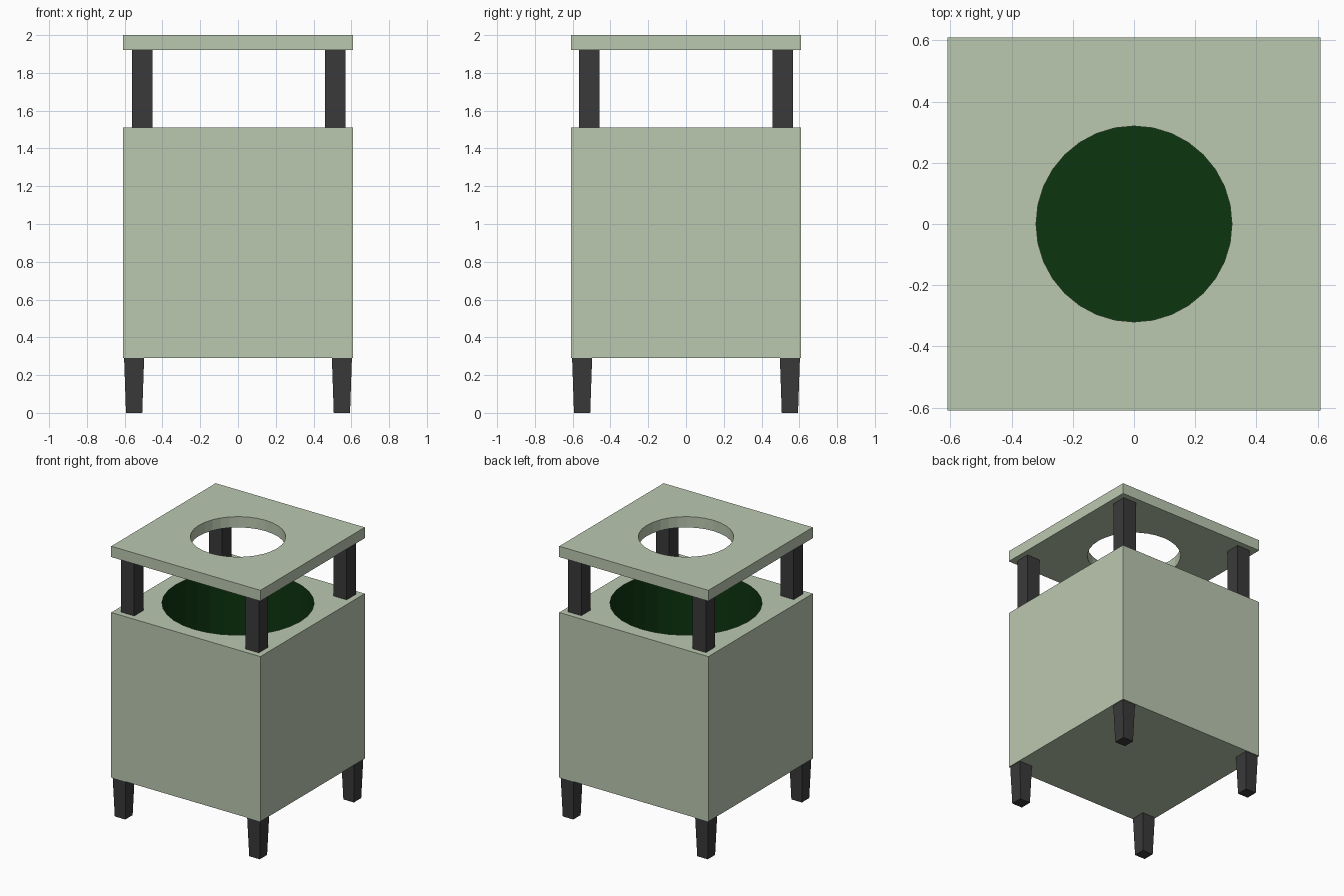
import bpy, bmesh, math

if "Cube" in bpy.data.objects:
    bpy.data.objects.remove(bpy.data.objects["Cube"], do_unlink=True)


def make_material(name, rgb):
    mat = bpy.data.materials.new(name)
    mat.use_nodes = True
    mat.diffuse_color = (*rgb, 1)
    mat.node_tree.nodes["Principled BSDF"].inputs["Base Color"].default_value = (*rgb, 1)
    return mat


SAGE = make_material("sage_green", (0.497, 0.578, 0.434))
LINER = make_material("dark_green", (0.004, 0.036, 0.005))
CHARCOAL = make_material("charcoal", (0.042, 0.042, 0.042))

HALF = 0.61        # half width of the body and the lid
SEGMENTS = 32      # sides of the round openings
BASE, RIM = 0.29, 1.51
LID_BOTTOM, LID_TOP = 1.92, 2.0


def finish(bm, name, *materials):
    bmesh.ops.recalc_face_normals(bm, faces=bm.faces)
    mesh = bpy.data.meshes.new(name)
    bm.to_mesh(mesh)
    bm.free()
    for mat in materials:
        mesh.materials.append(mat)
    obj = bpy.data.objects.new(name, mesh)
    bpy.context.collection.objects.link(obj)
    return obj


def ring(bm, size, z, square=False):
    """Closed loop of vertices, round or pushed out to a square outline."""
    verts = []
    for i in range(SEGMENTS):
        a = 2 * math.pi * i / SEGMENTS
        c, s = math.cos(a), math.sin(a)
        k = size / max(abs(c), abs(s)) if square else size
        verts.append(bm.verts.new((c * k, s * k, z)))
    return verts


def bridge(bm, lower, upper, slot=0):
    for i in range(SEGMENTS):
        j = (i + 1) % SEGMENTS
        bm.faces.new((lower[i], lower[j], upper[j], upper[i])).material_index = slot


# Bin body: a box with a deep round well lined in dark green
bm = bmesh.new()
bottom = ring(bm, HALF, BASE, square=True)
top = ring(bm, HALF, RIM, square=True)
mouth = ring(bm, 0.51, RIM)
floor = ring(bm, 0.51, BASE + 0.05)
bm.faces.new(bottom)
bridge(bm, bottom, top)
bridge(bm, top, mouth)
bridge(bm, mouth, floor, slot=1)
bm.faces.new(floor).material_index = 1
finish(bm, "bin_body", SAGE, LINER)

# Lid: a square plate with a round opening
bm = bmesh.new()
loops = [ring(bm, HALF, LID_BOTTOM, True), ring(bm, HALF, LID_TOP, True),
         ring(bm, 0.32, LID_TOP), ring(bm, 0.32, LID_BOTTOM)]
for i, loop in enumerate(loops):
    bridge(bm, loop, loops[(i + 1) % len(loops)])
finish(bm, "lid", SAGE)


def tapered_block(name, x, y, z0, z1, half0, half1):
    bm = bmesh.new()
    bmesh.ops.create_cube(bm, size=2)
    for v in bm.verts:
        half, z = (half0, z0) if v.co.z < 0 else (half1, z1)
        v.co = (x + v.co.x * half, y + v.co.y * half, z)
    finish(bm, name, CHARCOAL)


# Tapered legs under the body and straight posts holding the lid
for side, sx in (("right", -1), ("left", 1)):
    for end, sy in (("front", -1), ("back", 1)):
        tapered_block(f"{end}_{side}_leg", sx * 0.55, sy * 0.55, 0, BASE, 0.043, 0.053)
        tapered_block(f"{end}_{side}_post", sx * 0.51 + 0.004, sy * 0.513,
                      RIM, LID_BOTTOM, 0.054, 0.054)
